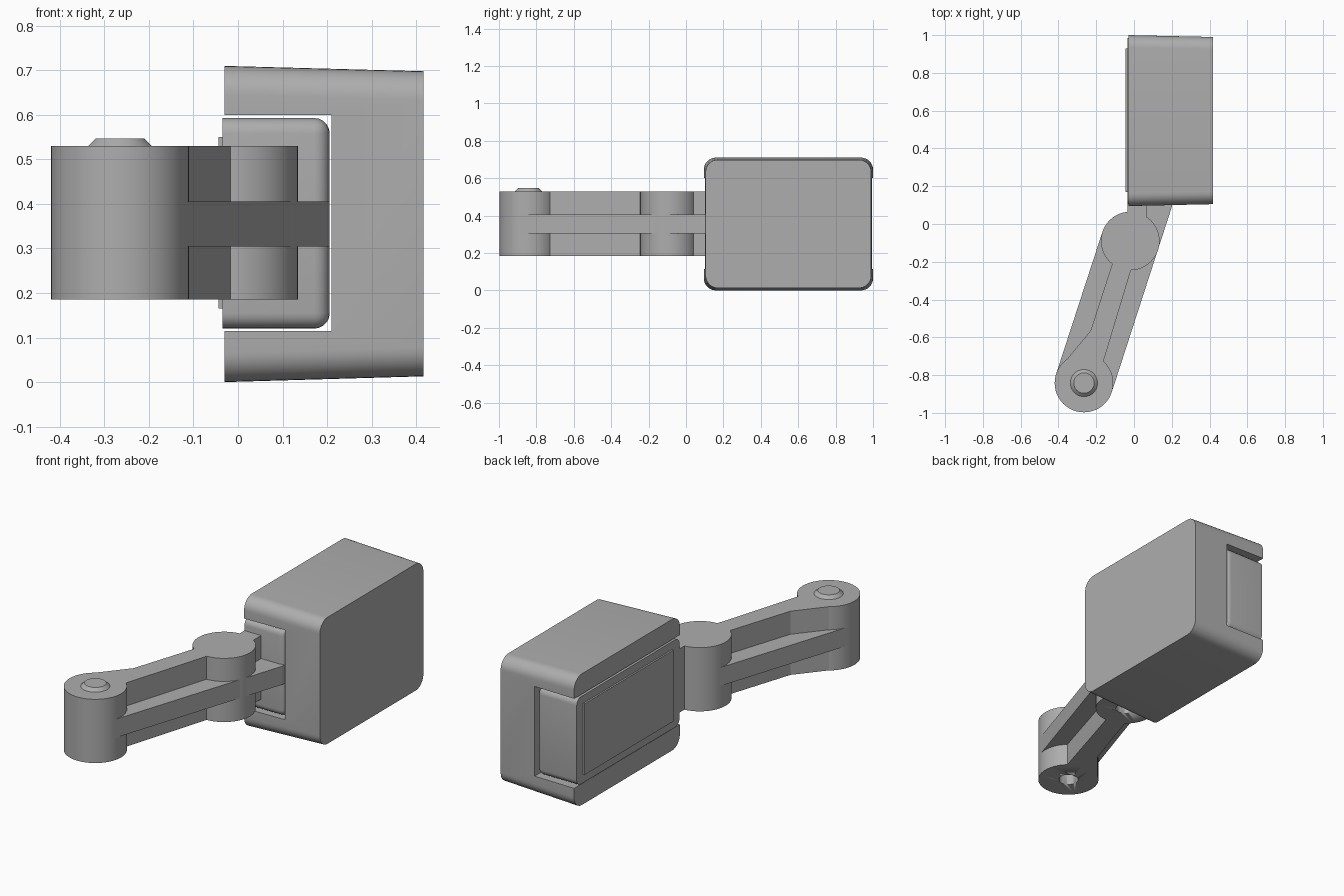
import bpy, bmesh, math
from mathutils import Matrix, Vector

cube = bpy.data.objects.get("Cube")
if cube:
    bpy.data.objects.remove(cube, do_unlink=True)

grey = bpy.data.materials.new("plain grey")
grey.use_nodes = True
COLOUR = (0.42, 0.42, 0.42, 1)
grey.diffuse_color = COLOUR
grey.node_tree.nodes["Principled BSDF"].inputs["Base Color"].default_value = COLOUR


def finish(name, bm, smooth=True):
    bmesh.ops.recalc_face_normals(bm, faces=bm.faces)
    mesh = bpy.data.meshes.new(name)
    bm.to_mesh(mesh)
    bm.free()
    mesh.materials.append(grey)
    obj = bpy.data.objects.new(name, mesh)
    bpy.context.collection.objects.link(obj)
    if smooth:
        bpy.ops.object.select_all(action='DESELECT')
        obj.select_set(True)
        bpy.context.view_layer.objects.active = obj
        bpy.ops.object.shade_smooth_by_angle(angle=math.radians(35))
    return obj


def box(name, x, y, z, round_width=0):
    bm = bmesh.new()
    bmesh.ops.create_cube(bm, size=1)
    for v in bm.verts:
        v.co = [lo + (hi - lo) * (c + 0.5) for c, (lo, hi) in zip(v.co, (x, y, z))]
    if round_width:
        # keep the open -x side square
        edges = [e for e in bm.edges if max(v.co.x for v in e.verts) > x[0] + 0.01]
        bmesh.ops.bevel(bm, geom=edges, offset=round_width, segments=5,
                        profile=0.5, affect='EDGES')
    return finish(name, bm, round_width > 0)


def prism(name, points, z0, z1):
    bm = bmesh.new()
    face = bm.faces.new([bm.verts.new((x, y, z0)) for x, y in points])
    top = bmesh.ops.extrude_face_region(bm, geom=[face])["geom"]
    for v in top:
        if isinstance(v, bmesh.types.BMVert):
            v.co.z = z1
    return finish(name, bm, False)


def drum(name, centre, r0, r1, z0, z1):
    bm = bmesh.new()
    bmesh.ops.create_cone(bm, cap_ends=True, segments=48, radius1=r0, radius2=r1,
                          depth=z1 - z0,
                          matrix=Matrix.Translation((*centre, (z0 + z1) / 2)))
    return finish(name, bm)


def cut(obj, cutter):
    mod = obj.modifiers.new("cut", 'BOOLEAN')
    mod.operation = 'DIFFERENCE'
    mod.solver = 'EXACT'
    mod.object = cutter
    cutter.hide_render = True
    cutter.hide_set(True)
    cutter.display_type = 'WIRE'


# Outer shell: rounded section, tapering slightly towards +x
def section(bm, x, y0, y1, z0, z1, r=0.065, steps=8):
    verts = []
    corners = [(y1 - r, z1 - r), (y0 + r, z1 - r), (y0 + r, z0 + r), (y1 - r, z0 + r)]
    for i, (cy, cz) in enumerate(corners):
        for k in range(steps + 1):
            a = math.pi / 2 * (i + k / steps)
            verts.append(bm.verts.new((x, cy + r * math.cos(a), cz + r * math.sin(a))))
    return verts


bm = bmesh.new()
near = section(bm, -0.03, 0.095, 1.0, 0.0, 0.71)
far = section(bm, 0.417, 0.105, 0.99, 0.013, 0.698)
bm.faces.new(near)
bm.faces.new(far)
for i in range(len(near)):
    j = (i + 1) % len(near)
    bm.faces.new((near[i], near[j], far[j], far[i]))
shell = finish("outer_shell", bm)
cut(shell, box("shell_slot_cutter", (-0.2, 0.21), (-0.1, 1.2), (0.115, 0.6)))

# Inner block sitting in the slot, with a raised panel on its open side
box("inner_block", (-0.035, 0.206), (0.105, 0.985), (0.12, 0.593), 0.035)
box("side_panel", (-0.044, -0.034), (0.17, 0.93), (0.165, 0.55))

# Hinge drums with blind holes underneath
Z0, Z1 = 0.185, 0.53
R = 0.155
pivots = {"outer": Vector((-0.265, -0.842)), "inner": Vector((-0.02, -0.09))}
for label, c in pivots.items():
    hub = drum(label + "_hub", c, R, R, Z0, Z1)
    cut(hub, drum(label + "_hole_cutter", c, 0.05, 0.05, Z0 - 0.1, 0.3))

# Pin head on the outer hub
drum("pin_head", pivots["outer"], 0.073, 0.054, Z1 - 0.001, 0.547)

# Tall narrow web of the arm, flared into the outer hub
prism("arm_web", [(-0.395, -0.765), (-0.32, -0.8), (-0.2, -0.79), (-0.161, -0.725),
                  (-0.015, -0.24), (0, -0.19), (-0.08, -0.17), (-0.115, -0.21),
                  (-0.23, -0.565)], Z0, Z1)

# Wide middle rib running from the outer hub into the block
along = (pivots["inner"] - pivots["outer"]).normalized()
side = Vector((along.y, -along.x)) * R
prism("arm_rib", [pivots["outer"] - side, pivots["outer"] + side, (0.2, 0.09),
                  (0.205, 0.12), (-0.03, 0.12), (-0.03, 0),
                  pivots["inner"] - side], 0.305, 0.405)

# Tab joining the inner hub to the block
box("hinge_tab", (-0.035, 0.065), (0, 0.12), (Z0, Z1))
